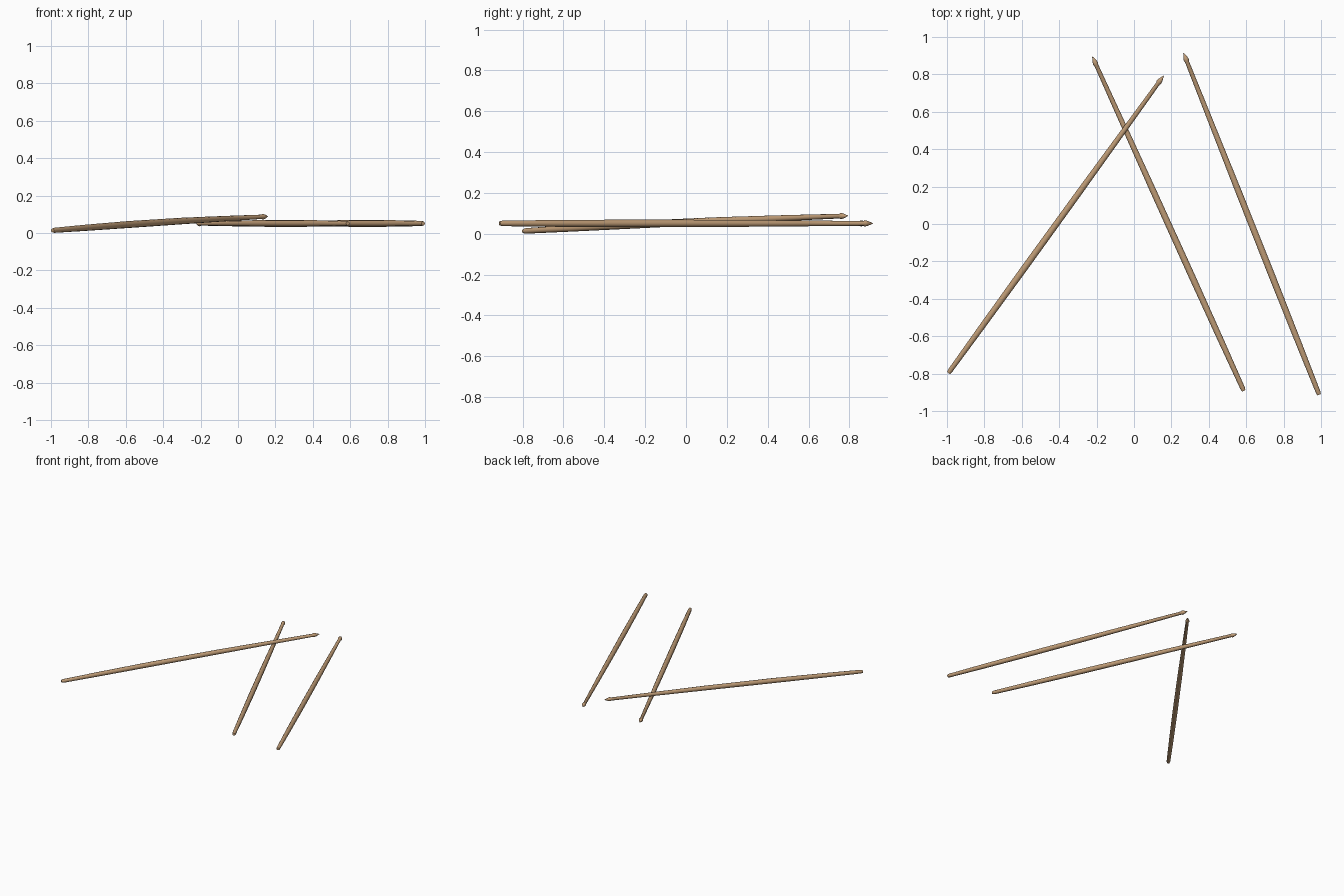
import bpy, bmesh, math
from mathutils import Vector

if "Cube" in bpy.data.objects:
    bpy.data.objects.remove(bpy.data.objects["Cube"])

wood = bpy.data.materials.new("tan_wood")
wood.diffuse_color = (0.52, 0.33, 0.18, 1)
wood.use_nodes = True
wood.node_tree.nodes["Principled BSDF"].inputs["Base Color"].default_value = wood.diffuse_color

# (fraction along the length, radius): blunt butt, swollen shaft, neck, pointed head
PROFILE = [(0, 0.010), (0.008, 0.0135), (0.15, 0.0165), (0.35, 0.0185), (0.6, 0.0175),
           (0.8, 0.0145), (0.975, 0.0115), (0.979, 0.0155), (0.986, 0.0125), (1, 0.002)]
SIDES = 10


def spear(name, butt, tip, sag=0.0):
    butt, tip = Vector(butt), Vector(tip)
    axis = (tip - butt).normalized()
    side = axis.cross(Vector((0, 0, 1))).normalized()
    up = side.cross(axis)
    bm = bmesh.new()
    rings = []
    for t, r in PROFILE:
        c = butt.lerp(tip, t) + up * sag * math.sin(math.pi * t)
        rings.append([bm.verts.new(c + r * (side * math.cos(a) + up * math.sin(a)))
                      for a in (math.tau * (i + 0.5) / SIDES for i in range(SIDES))])
    for a, b in zip(rings, rings[1:]):
        for i in range(SIDES):
            j = (i + 1) % SIDES
            bm.faces.new((a[i], a[j], b[j], b[i]))
    bm.faces.new(rings[0])
    bm.faces.new(rings[-1])
    bmesh.ops.recalc_face_normals(bm, faces=bm.faces)
    me = bpy.data.meshes.new(name)
    bm.to_mesh(me)
    bm.free()
    me.materials.append(wood)
    # smooth round shaft, crisp rims at the butt and the head
    me.shade_smooth()
    me.set_sharp_from_angle(angle=math.radians(50))
    bpy.context.collection.objects.link(bpy.data.objects.new(name, me))


# Two level spears and one leaning across the middle one
spear("leaning_spear", (-0.992, -0.797, 0.0135), (0.158, 0.792, 0.088), 0.006)
spear("middle_spear", (0.587, -0.892, 0.051), (-0.222, 0.894, 0.051))
spear("right_spear", (0.99, -0.913, 0.051), (0.265, 0.914, 0.051))
